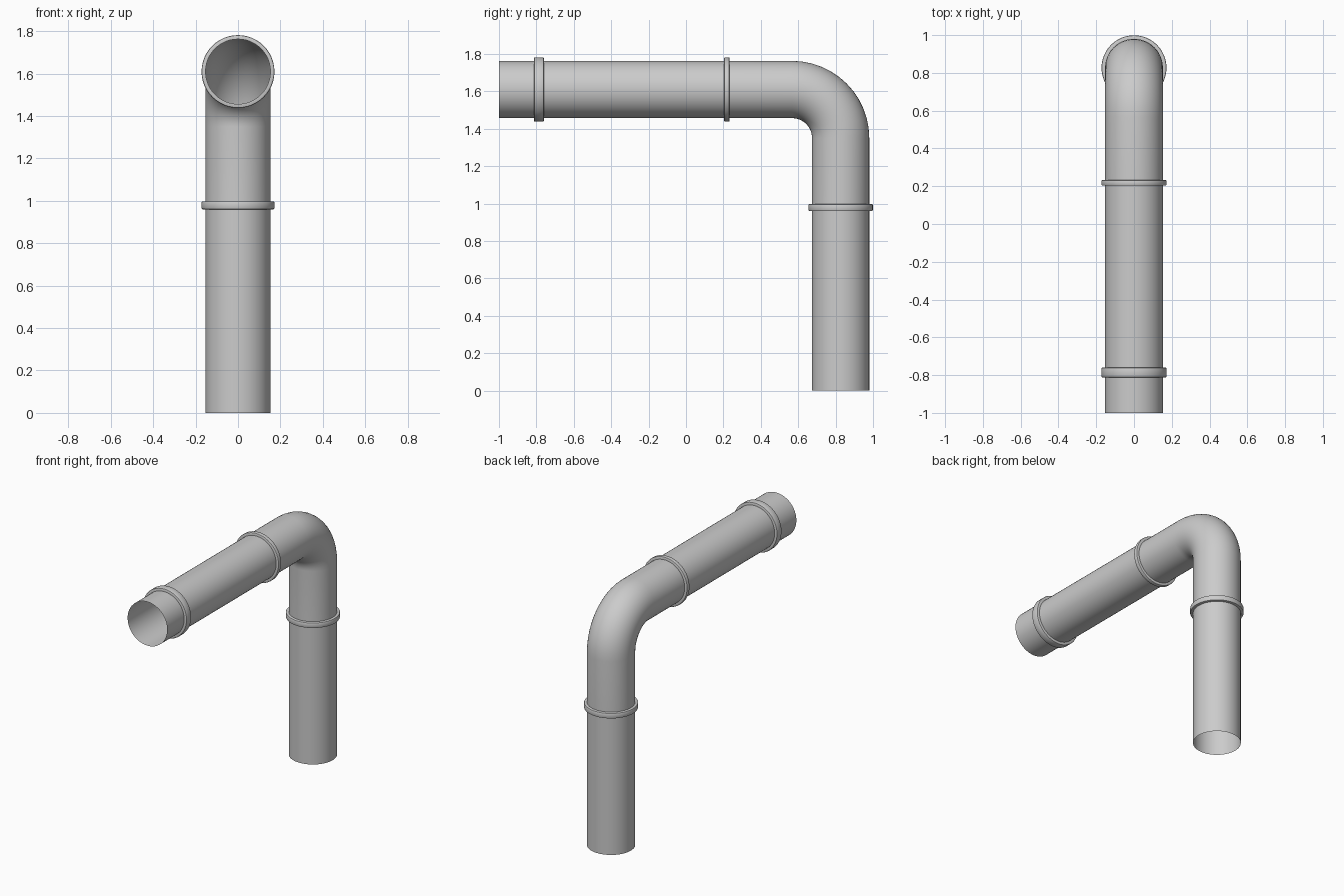
import bpy, bmesh, math
from mathutils import Vector

if "Cube" in bpy.data.objects:
    bpy.data.objects.remove(bpy.data.objects["Cube"])

SIDES = 48
R = 0.153           # pipe radius
RF = 0.172          # collar radius
YC, ZC = 0.827, 1.61  # vertical axis position, horizontal axis height
BEND = 0.26


def loft(name, stations, closed=False):
    """Skin circles given as (y, z, tangent angle in the yz plane, radius)."""
    bm = bmesh.new()
    rings = []
    for y, z, a, r in stations:
        c = Vector((0, y, z))
        u = Vector((1, 0, 0))
        v = Vector((0, -math.sin(a), math.cos(a)))
        rings.append([bm.verts.new(c + r * (math.cos(t) * u + math.sin(t) * v))
                      for t in (2 * math.pi * i / SIDES for i in range(SIDES))])
    pairs = list(zip(rings, rings[1:]))
    if closed:
        pairs.append((rings[-1], rings[0]))
    for p, q in pairs:
        for i in range(SIDES):
            j = (i + 1) % SIDES
            bm.faces.new((p[i], p[j], q[j], q[i]))
    if closed:
        bmesh.ops.recalc_face_normals(bm, faces=bm.faces)
    else:
        # open tubes: point the normals away from the pipe axis
        f = bm.faces[:][0]
        f.normal_update()
        y, z = stations[0][:2]
        if f.normal.dot(f.calc_center_median() - Vector((0, y, z))) < 0:
            bmesh.ops.reverse_faces(bm, faces=bm.faces[:])
    me = bpy.data.meshes.new(name)
    bm.to_mesh(me)
    bm.free()
    ob = bpy.data.objects.new(name, me)
    bpy.context.collection.objects.link(ob)
    bpy.ops.object.select_all(action='DESELECT')
    ob.select_set(True)
    bpy.context.view_layer.objects.active = ob
    bpy.ops.object.shade_smooth_by_angle(angle=math.radians(40))


def collar(name, lo, hi, vertical=False):
    b = 0.006
    prof = [(lo, R), (lo, RF - b), (lo + b * .3, RF - b * .3), (lo + b, RF),
            (hi - b, RF), (hi - b * .3, RF - b * .3), (hi, RF - b), (hi, R)]
    if vertical:
        loft(name, [(YC, s, math.pi / 2, r) for s, r in prof])
    else:
        loft(name, [(s, ZC, 0, r) for s, r in prof])


# Straight pipe lengths, open at both ends
loft("end_pipe", [(-1, ZC, 0, R), (-0.787, ZC, 0, R)])
loft("middle_pipe", [(-0.787, ZC, 0, R), (0.215, ZC, 0, R)])
loft("lower_pipe", [(YC, 0.978, -math.pi / 2, R), (YC, 0, -math.pi / 2, R)])

# Elbow with straight stubs on both ends
N = 12
bend = []
for i in range(N + 1):
    a = math.pi / 2 * i / N
    bend.append((YC - BEND + BEND * math.sin(a), ZC - BEND + BEND * math.cos(a), -a, R))
loft("elbow", [(0.215, ZC, 0, R)] + bend + [(YC, 0.978, -math.pi / 2, R)])

# Joint collars
collar("front_collar", -0.813, -0.76)
collar("middle_collar", 0.203, 0.233)
collar("lower_collar", 0.96, 0.998, vertical=True)
